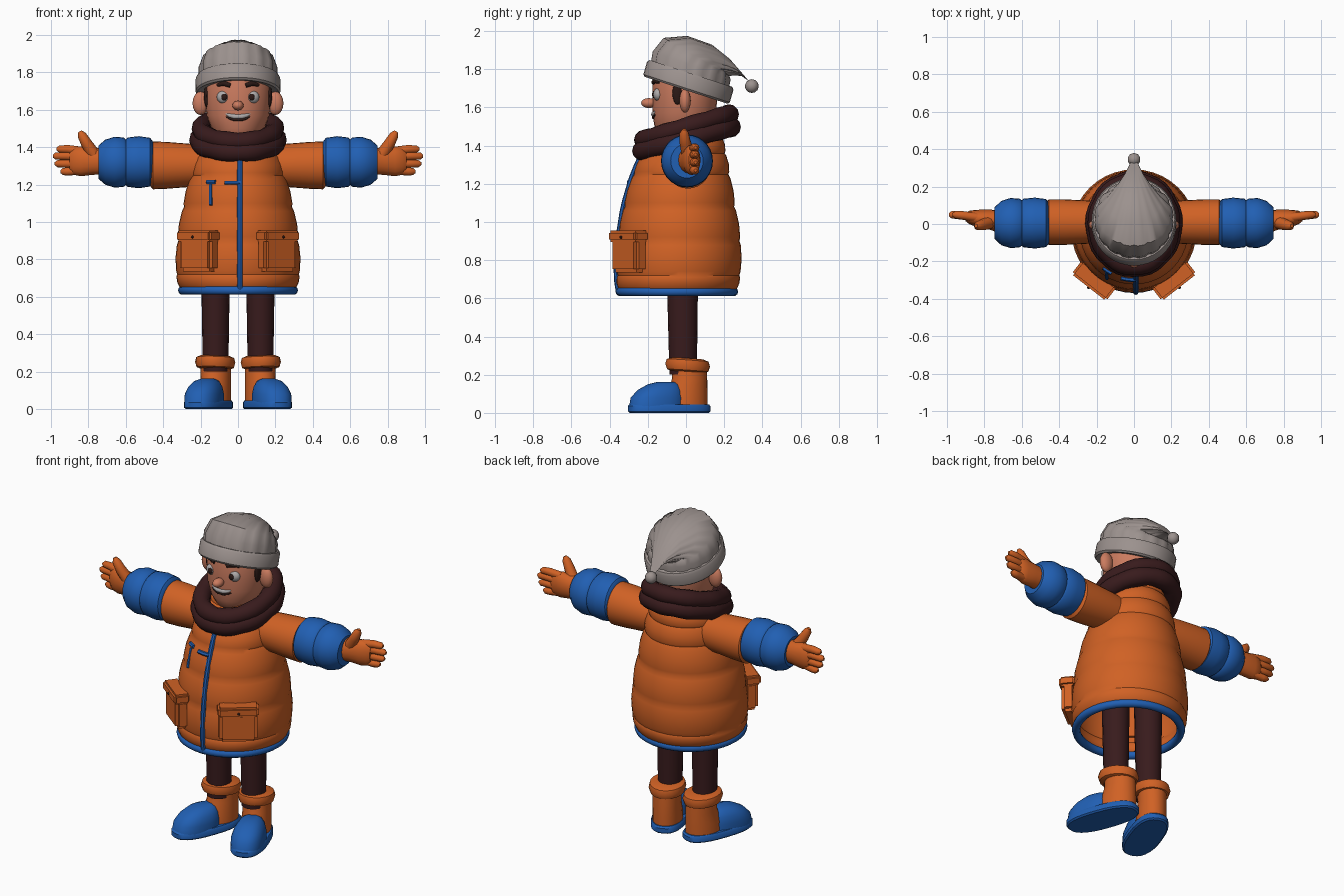
import bpy, bmesh
from math import sin, cos, tau, radians, copysign, sqrt
from mathutils import Vector, Matrix

if "Cube" in bpy.data.objects:
    bpy.data.objects.remove(bpy.data.objects["Cube"])


def material(name, *rgb):
    m = bpy.data.materials.new(name)
    m.use_nodes = True
    m.diffuse_color = (*rgb, 1)
    m.node_tree.nodes["Principled BSDF"].inputs["Base Color"].default_value = (*rgb, 1)
    return m


ORANGE = material("orange_fabric", 0.63, 0.12, 0.018)
BLUE = material("blue_fabric", 0.015, 0.115, 0.45)
MAROON = material("dark_maroon_knit", 0.04, 0.011, 0.012)
GREY = material("grey_wool", 0.33, 0.285, 0.27)
SKIN = material("skin", 0.6, 0.2, 0.115)
HAIR = material("dark_brown_hair", 0.025, 0.01, 0.008)
WHITE = material("off_white", 0.42, 0.4, 0.4)
PARTS = []


def finish(bm, name, mat, mirror=False, matrix=None):
    if matrix:
        bm.transform(matrix)
    bmesh.ops.recalc_face_normals(bm, faces=bm.faces)
    me = bpy.data.meshes.new(name)
    bm.to_mesh(me)
    bm.free()
    me.materials.append(mat)
    ob = bpy.data.objects.new(name, me)
    bpy.context.collection.objects.link(ob)
    if mirror:
        ob.modifiers.new("mirror", "MIRROR").use_mirror_merge = False
    PARTS.append(ob)
    return ob


def skin_rings(bm, rings, caps=True, closed=False):
    rows = [[bm.verts.new(p) for p in r] for r in rings]
    n = len(rows[0])
    pairs = list(zip(rows, rows[1:])) + ([(rows[-1], rows[0])] if closed else [])
    for a, b in pairs:
        for i in range(n):
            j = (i + 1) % n
            bm.faces.new((a[i], a[j], b[j], b[i]))
    if caps and not closed:
        bm.faces.new(rows[0])
        bm.faces.new(rows[-1])


def loft(name, mat, sections, sides=28, tilt=0, power=1, rib=0, sideways=False, caps=True, **kw):
    """Sections are (height, y, x radius, y radius, optional tilt in degrees)."""
    rings = []
    for h, y, rx, ry, *t in sections:
        a, ring = radians(t[0] if t else tilt), []
        for i in range(sides):
            c, s = cos(tau * i / sides), sin(tau * i / sides)
            k = 1 - rib * (i % 4 == 0)
            c, s = k * copysign(abs(c) ** power, c), k * copysign(abs(s) ** power, s)
            p = (rx * c, y + ry * s * cos(a), h - ry * s * sin(a))
            ring.append((p[2], p[1], p[0]) if sideways else p)
        rings.append(ring)
    bm = bmesh.new()
    skin_rings(bm, rings, caps)
    return finish(bm, name, mat, **kw)


def tube(name, mat, pts, radii, sides=10, closed=False, **kw):
    pts, rings, n = [Vector(p) for p in pts], [], len(pts)
    for i, p in enumerate(pts):
        a = pts[i - 1] if closed or i else p
        b = pts[(i + 1) % n] if closed or i < n - 1 else p
        d = (b - a).normalized()
        up = Vector((0, 0, 1)) if abs(d.z) < 0.8 else Vector((0, 1, 0))
        u = d.cross(up).normalized()
        v = u.cross(d)
        r = radii[i % len(radii)]
        rings.append([p + r * (u * cos(tau * k / sides) + v * sin(tau * k / sides)) for k in range(sides)])
    bm = bmesh.new()
    skin_rings(bm, rings, closed=closed)
    return finish(bm, name, mat, **kw)


def ball(name, mat, centre, size, segs=16, **kw):
    bm = bmesh.new()
    bmesh.ops.create_uvsphere(bm, u_segments=segs, v_segments=segs // 2 + 2, radius=1)
    bm.transform(Matrix.Translation(centre) @ Matrix.Diagonal((*size, 1)))
    return finish(bm, name, mat, **kw)


def box(name, mat, centre, size, turn=0, bevel=0.012, **kw):
    bm = bmesh.new()
    bmesh.ops.create_cube(bm, size=1)
    bm.transform(Matrix.Diagonal((*size, 1)))
    bmesh.ops.bevel(bm, geom=bm.edges[:], offset=bevel, segments=2, affect="EDGES")
    m = Matrix.Translation(centre) @ Matrix.Rotation(radians(turn), 4, "Z")
    return finish(bm, name, mat, matrix=m, **kw)


# Padded coat: a hollow bell with pinched quilting seams
COAT = [(0.64, -0.045, 0.305, 0.305), (0.72, -0.04, 0.328, 0.322), (0.9, -0.035, 0.322, 0.318),
        (1.08, -0.035, 0.292, 0.29), (1.25, -0.025, 0.25, 0.25), (1.36, -0.01, 0.22, 0.215),
        (1.45, 0.02, 0.175, 0.165), (1.51, 0.035, 0.14, 0.13)]


def coat_at(z):
    for a, b in zip(COAT, COAT[1:]):
        if z <= b[0]:
            t = (z - a[0]) / (b[0] - a[0])
            return [p + (q - p) * t for p, q in zip(a, b)]
    return list(COAT[-1])


def coat_front(x, z, lift=0):
    _, y, rx, ry = coat_at(z)
    return (x, y - ry * sqrt(1 - (x / rx) ** 2) - lift, z)


rows = []
for a, b in zip(COAT, COAT[1:]):
    for t, puff in ((0, -0.003), (0.12, 0.004), (0.5, 0.009), (0.88, 0.004)):
        z, y, rx, ry = coat_at(a[0] + (b[0] - a[0]) * t)
        rows.append((z, y, rx + puff, ry + puff))
coat = loft("coat", ORANGE, rows + [COAT[-1]], sides=40, caps=False)
shell = coat.modifiers.new("thickness", "SOLIDIFY")
shell.thickness, shell.offset = 0.02, -1
tube("coat_hem", BLUE, [(0.297 * cos(tau * i / 40), -0.048 + 0.297 * sin(tau * i / 40), 0.635)
                        for i in range(40)], [0.024], closed=True)
tube("zip", BLUE, [coat_front(0.01, 0.63 + 0.06 * i, 0.004) for i in range(13)], [0.015], sides=8)
tube("zip_pull", BLUE, [coat_front(x, 1.21, 0.012) for x in (-0.07, -0.03, 0.01)], [0.012], sides=6)
tube("chest_toggle", BLUE, [coat_front(-0.145, z, 0.008) for z in (1.09, 1.15, 1.2)], [0.009], sides=6)
tube("toggle_loop", BLUE, [coat_front(x, 1.215, 0.008) for x in (-0.165, -0.14, -0.12)], [0.012], sides=6)

# Pockets
box("pockets", ORANGE, (0.209, -0.297, 0.825), (0.22, 0.085, 0.18), 38, 0.02, mirror=True)
box("pocket_flaps", ORANGE, (0.213, -0.302, 0.925), (0.235, 0.095, 0.06), 38, mirror=True)
ball("pocket_buttons", HAIR, (0.243, -0.34, 0.92), (0.008, 0.008, 0.008), 8, mirror=True)

# Sleeves and puffed cuffs; here the section height runs along x and offsets follow
UP = Matrix.Translation((0, 0, 1.32))
loft("sleeves", ORANGE, [(0.1, 0.01, 0.1, 0.1), (0.24, 0.01, 0.114, 0.115), (0.38, 0.01, 0.125, 0.122),
     (0.455, 0.01, 0.128, 0.122), (0.47, 0.01, 0.11, 0.105)], sideways=True, mirror=True,
     matrix=Matrix.Translation((0, 0, 1.303)))
loft("cuffs", BLUE, [(0.455, 0.005, 0.11, 0.11), (0.47, 0.005, 0.13, 0.128), (0.53, 0.005, 0.139, 0.136),
     (0.59, 0.005, 0.132, 0.13), (0.6, 0.005, 0.122, 0.122), (0.612, 0.005, 0.132, 0.13),
     (0.66, 0.005, 0.136, 0.134), (0.71, 0.005, 0.12, 0.118), (0.745, 0.005, 0.09, 0.085)],
     sideways=True, mirror=True, matrix=UP)

# Mittened hands with separate fingers
loft("palms", ORANGE, [(0.73, 0.015, 0.07, 0.06), (0.78, 0.025, 0.073, 0.052), (0.84, 0.03, 0.08, 0.046),
     (0.88, 0.035, 0.072, 0.036), (0.9, 0.035, 0.05, 0.02)], sides=16, sideways=True, mirror=True,
     matrix=Matrix.Translation((0, 0, 1.325)))
for i, (z0, z1, tip) in enumerate([(1.38, 1.39, 0.97), (1.345, 1.353, 0.99), (1.31, 1.312, 0.98), (1.277, 1.27, 0.95)]):
    tube(f"fingers_{i + 1}", ORANGE, [(0.84, 0.035, z0), (0.91, 0.045, z1), (tip - 0.015, 0.05, z1), (tip, 0.05, z1)],
         [0.024, 0.023, 0.02, 0.008], mirror=True)
tube("thumbs", ORANGE, [(0.77, 0.01, 1.36), (0.81, -0.005, 1.42), (0.835, -0.01, 1.465), (0.845, -0.01, 1.485)],
     [0.035, 0.03, 0.024, 0.01], mirror=True)

# Legs
loft("legs", MAROON, [(0.2, -0.015, 0.068, 0.072), (0.62, -0.018, 0.075, 0.08), (0.95, -0.02, 0.078, 0.085)],
     sides=16, mirror=True, matrix=Matrix.Translation((0.12, 0, 0)))

# Boots, toes turned out
FOOT = Matrix.Translation((0.118, 0.02, 0)) @ Matrix.Rotation(radians(20), 4, "Z")
loft("boot_soles", BLUE, [(0, -0.115, 0.093, 0.215), (0.008, -0.115, 0.102, 0.224), (0.035, -0.115, 0.102, 0.224),
     (0.045, -0.115, 0.095, 0.215)], power=0.8, mirror=True, matrix=FOOT)
loft("boot_toes", BLUE, [(0.03, -0.185, 0.095, 0.148), (0.08, -0.18, 0.094, 0.143), (0.12, -0.165, 0.082, 0.12),
     (0.15, -0.145, 0.06, 0.085), (0.163, -0.13, 0.03, 0.045)], power=0.85, mirror=True, matrix=FOOT)
loft("boot_shafts", ORANGE, [(0.03, -0.02, 0.085, 0.115), (0.1, -0.015, 0.084, 0.11), (0.17, -0.002, 0.08, 0.095),
     (0.25, 0, 0.082, 0.088)], sides=20, mirror=True, matrix=FOOT)
loft("boot_collars", ORANGE, [(0.215, -0.012, 0.08, 0.09), (0.222, -0.012, 0.098, 0.11), (0.25, -0.012, 0.106, 0.12),
     (0.275, -0.012, 0.1, 0.112), (0.285, -0.012, 0.078, 0.085)], tilt=4, sides=18, mirror=True, matrix=FOOT)

# Head and face
HEAD = [(1.4, 0.02, 0.1, 0.1), (1.45, -0.02, 0.105, 0.125), (1.5, -0.015, 0.142, 0.15), (1.57, -0.01, 0.168, 0.166),
        (1.65, -0.005, 0.176, 0.17), (1.75, 0, 0.18, 0.176), (1.83, 0.01, 0.16, 0.16)]
loft("head", SKIN, HEAD)
ball("ears", SKIN, (0.2, -0.005, 1.635), (0.043, 0.03, 0.063), mirror=True)
ball("nose", SKIN, (0, -0.195, 1.623), (0.03, 0.04, 0.026))
ball("eyes", WHITE, (0.078, -0.146, 1.668), (0.036, 0.026, 0.034), mirror=True)
ball("pupils", HAIR, (0.073, -0.17, 1.668), (0.016, 0.008, 0.018), 12, mirror=True)
tube("eyebrows", HAIR, [(0.04, -0.17, 1.73), (0.075, -0.16, 1.742), (0.11, -0.14, 1.732)], [0.012, 0.015, 0.008], mirror=True)
ball("sideburns", HAIR, (0.168, -0.045, 1.675), (0.014, 0.026, 0.06), mirror=True)
for name, mat, z, r, lift in (("teeth", WHITE, 1.562, 0.014, 0.17), ("lower_lip", HAIR, 1.546, 0.008, 0.172)):
    tube(name, mat, [(x, -lift + 2.6 * x * x, z + 4 * x * x) for x in (-0.065, -0.045, -0.02, 0.02, 0.045, 0.065)],
         [r * 0.3, r * 0.8, r, r, r * 0.8, r * 0.3])

# Scarf: two tilted wraps, low in front and high behind
for name, z, rx, ry, r, lean in (("scarf_lower_wrap", 1.435, 0.207, 0.232, 0.053, 0.27),
                                 ("scarf_upper_wrap", 1.497, 0.197, 0.225, 0.05, 0.3)):
    tube(name, MAROON, [(rx * cos(a), ry * sin(a), z + lean * ry * sin(a)) for a in [tau * i / 36 for i in range(36)]],
         [r, r * 1.05, r * 1.02, r * 0.95], sides=12, closed=True)

# Knitted hat drooping to the back
loft("hat", GREY, [(1.74, 0.015, 0.21, 0.215, 18), (1.82, 0.03, 0.212, 0.218, 20), (1.865, 0.055, 0.193, 0.2, 30),
     (1.87, 0.115, 0.148, 0.152, 44), (1.848, 0.195, 0.09, 0.1, 54), (1.81, 0.26, 0.05, 0.055, 55),
     (1.755, 0.315, 0.024, 0.026, 50), (1.725, 0.34, 0.015, 0.015, 40)], sides=64, rib=0.035)
loft("hat_brim", GREY, [(1.7, 0, 0.18, 0.185), (1.69, 0, 0.218, 0.228), (1.7, 0.003, 0.227, 0.238), (1.765, 0.022, 0.226, 0.238),
     (1.778, 0.026, 0.218, 0.228), (1.778, 0.026, 0.195, 0.2)], sides=36, tilt=18)
ball("hat_pompom", GREY, (0, 0.345, 1.712), (0.036, 0.036, 0.036), 10)

# Soft shading with crisp edges
bpy.ops.object.select_all(action="DESELECT")
for ob in PARTS:
    ob.select_set(True)
bpy.context.view_layer.objects.active = PARTS[0]
bpy.ops.object.shade_smooth_by_angle(angle=radians(40))
